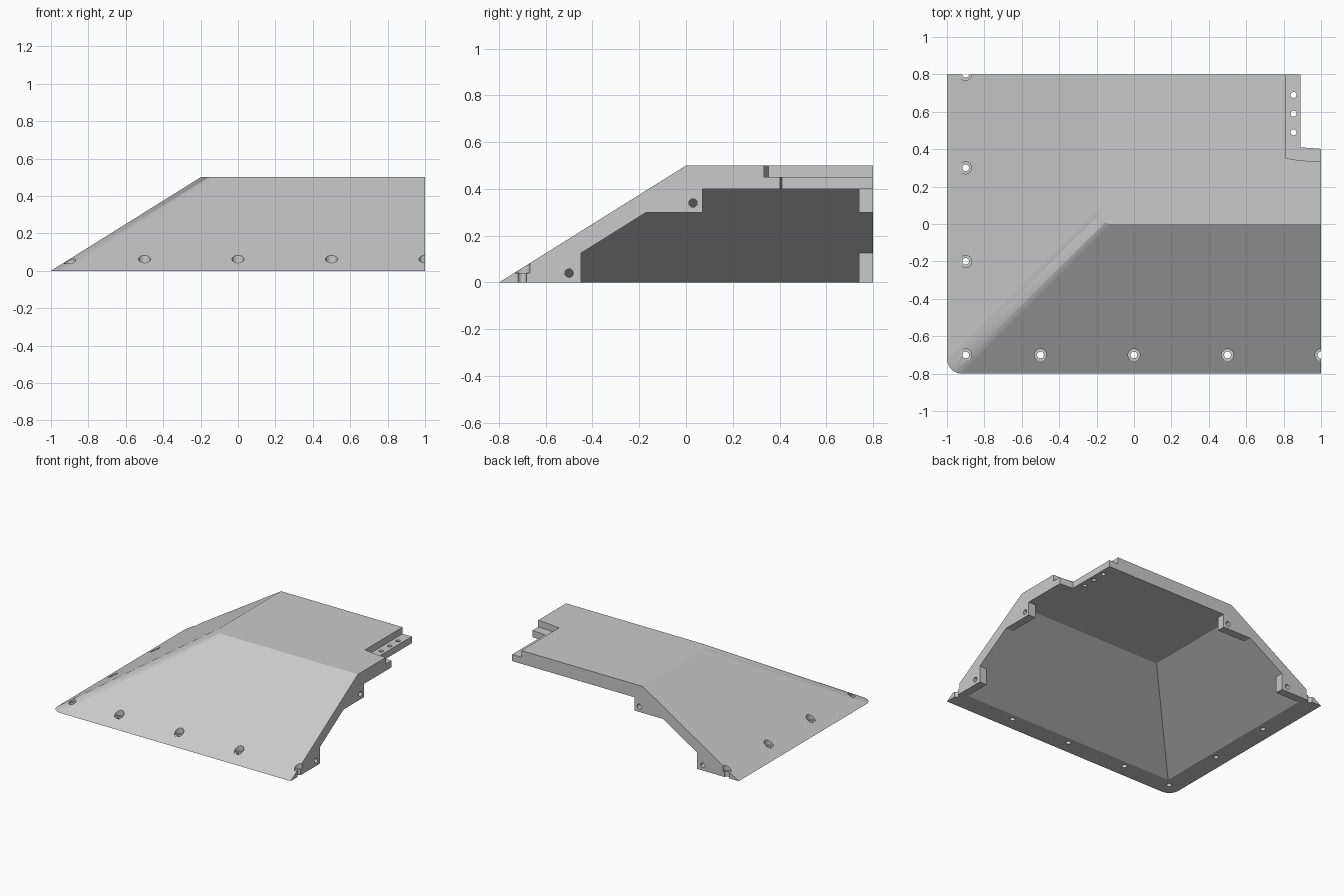
import bpy, bmesh, math

cube = bpy.data.objects.get("Cube")
if cube:
    bpy.data.objects.remove(cube, do_unlink=True)

grey = bpy.data.materials.new("light_grey")
grey.use_nodes = True
grey.diffuse_color = (0.59, 0.59, 0.59, 1)
grey.node_tree.nodes["Principled BSDF"].inputs["Base Color"].default_value = (0.59, 0.59, 0.59, 1)


def loft(name, low, high):
    """Closed solid between two matching loops of points."""
    bm = bmesh.new()
    a = [bm.verts.new(p) for p in low]
    b = [bm.verts.new(p) for p in high]
    bm.faces.new(a)
    bm.faces.new(b)
    for i in range(len(a)):
        j = (i + 1) % len(a)
        bm.faces.new((a[i], a[j], b[j], b[i]))
    bmesh.ops.recalc_face_normals(bm, faces=bm.faces)
    me = bpy.data.meshes.new(name)
    bm.to_mesh(me)
    bm.free()
    me.materials.append(grey)
    ob = bpy.data.objects.new(name, me)
    bpy.context.collection.objects.link(ob)
    return ob


def plan(name, pts, z0, z1):
    return loft(name, [(x, y, z0) for x, y in pts], [(x, y, z1) for x, y in pts])


def box(name, x0, x1, y0, y1, z0, z1):
    return plan(name, [(x0, y0), (x1, y0), (x1, y1), (x0, y1)], z0, z1)


def rod(r, start, end, axis="Z", segments=32):
    """Round cutter; start is a point, end the coordinate reached along the axis."""
    k = "XYZ".index(axis)
    ring = []
    for i in range(segments):
        t = 2 * math.pi * i / segments
        p = list(start)
        p[(k + 1) % 3] += r * math.cos(t)
        p[(k + 2) % 3] += r * math.sin(t)
        ring.append(p)
    far = [p[:k] + [end] + p[k + 1:] for p in ring]
    return loft("hole_cutter", ring, far)


def cut(body, cutter):
    cutter.hide_render = True
    mod = body.modifiers.new("cut", 'BOOLEAN')
    mod.operation = 'DIFFERENCE'
    mod.solver = 'EXACT'
    mod.object = cutter
    bpy.context.view_layer.objects.active = body
    bpy.ops.object.modifier_apply(modifier=mod.name)
    bpy.data.objects.remove(cutter, do_unlink=True)


# Outer ramp with a rounded hip
def outline(x, y, z, r=0.08, steps=12):
    arc = [(x + r - r * math.cos(t), y + r - r * math.sin(t), z)
           for t in (math.pi / 2 * i / steps for i in range(steps + 1))]
    return arc + [(1, y, z), (1, 0.8, z), (x, 0.8, z)]


body = loft("ramp_corner_shell", outline(-1, -0.8, 0), outline(-0.2, 0, 0.5))


# Hollow underside, open at two ends
def hollow(z):
    x, y = -0.85 + 1.6 * z, -0.65 + 1.6 * z
    return [(x, y, z), (1.05, y, z), (1.05, 0.85, z), (x, 0.85, z)]


cavity = loft("hollow_cutter", hollow(-0.05), hollow(0.4))

# Joining blocks left standing at the foot and crown of both ends
for inner, z0, z1 in ((-0.45, -0.2, 0.2), (0.07, 0.3, 0.5)):
    cut(cavity, box("block_keeper", 0.94, 1.2, -1, inner, z0, z1))
    cut(cavity, box("block_keeper", -1.2, inner - 0.2, 0.74, 1, z0, z1))
cut(body, cavity)

# Joining bolt holes through the end blocks
for u, z in ((-0.5, 0.04), (0.03, 0.34)):
    cut(body, rod(0.018, (0.92, u, z), 1.05, "X"))
    cut(body, rod(0.018, (u - 0.2, 0.72, z), 0.85, "Y"))

# Lap joint: lowered ledge, then the corner cut away
cut(body, plan("ledge_cutter", [(0.813, 0.352), (0.88, 0.341), (0.95, 0.335), (1.05, 0.333),
                                (1.05, 0.85), (0.813, 0.85)], 0.45, 0.6))
cut(body, plan("corner_cutter", [(0.89, 0.41), (1.05, 0.398), (1.05, 0.85), (0.89, 0.85)], 0.3, 0.6))
for y in (0.49, 0.59, 0.69):
    cut(body, rod(0.016, (0.853, y, 0.35), 0.55))

# Counterbored screw holes along both sloping edges
screws = [(x, -0.7) for x in (-0.9, -0.5, 0, 0.5, 1)] + [(-0.9, y) for y in (-0.2, 0.3, 0.8)]
for x, y in screws:
    cut(body, rod(0.032, (x, y, 0.04), 0.3))
    cut(body, rod(0.018, (x, y, -0.05), 0.2))

# Smooth hip, flat panels
bpy.ops.object.select_all(action='DESELECT')
body.select_set(True)
bpy.context.view_layer.objects.active = body
bpy.ops.object.shade_smooth_by_angle(angle=math.radians(25))
weighted = body.modifiers.new("flat_panels", 'WEIGHTED_NORMAL')
weighted.keep_sharp = True
